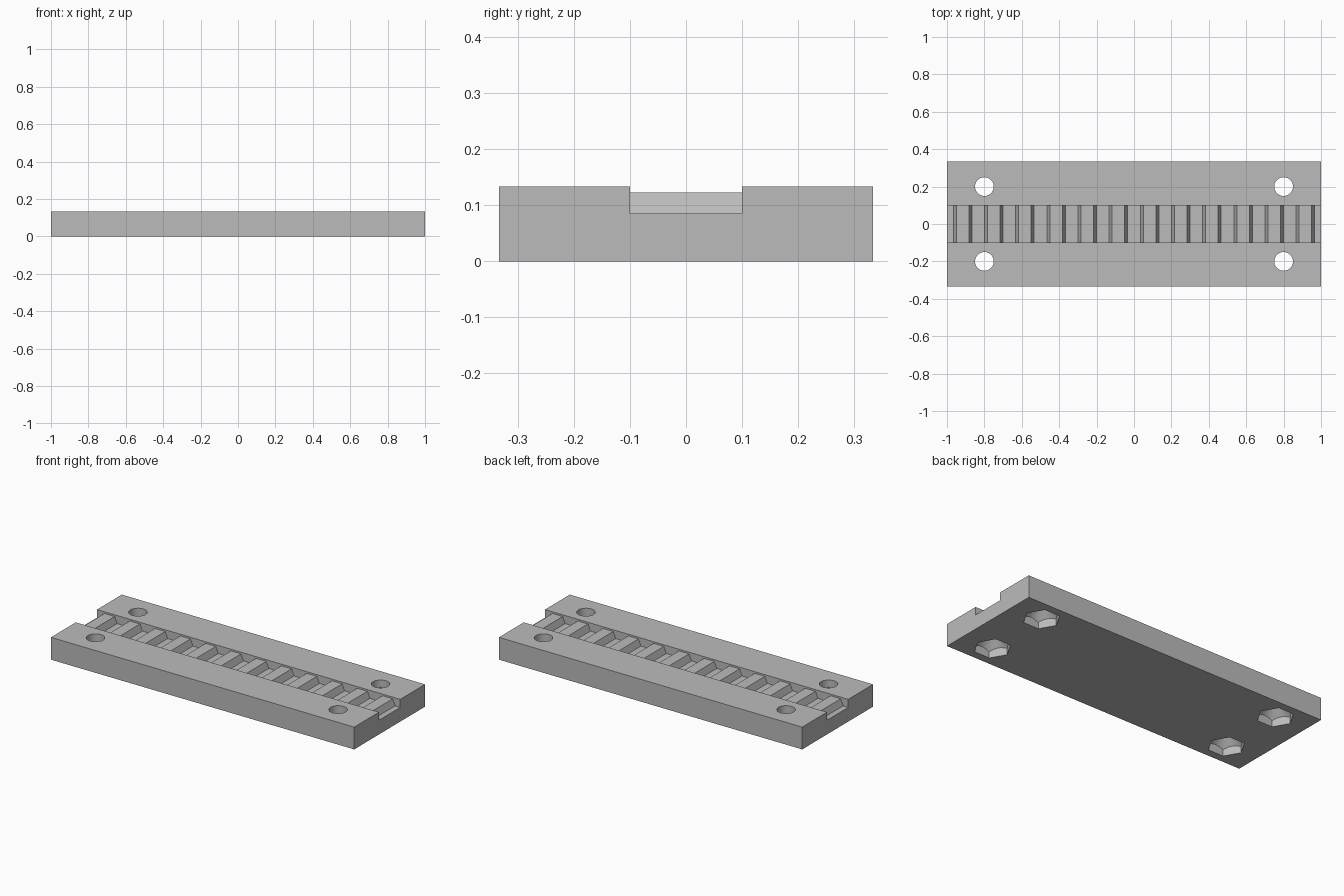
import bpy
import bmesh
from math import radians
from mathutils import Matrix

old = bpy.data.objects.get("Cube")
if old:
    bpy.data.objects.remove(old, do_unlink=True)

LENGTH, WIDTH, HEIGHT = 2.0, 0.667, 0.133
FLOOR, TOOTH_TOP = 0.085, 0.123
PITCH, TEETH, SLOPE = 2 / 12, 12, 0.008

grey = bpy.data.materials.new("grey plastic")
grey.use_nodes = True
colour = (0.5, 0.5, 0.5, 1)
grey.diffuse_color = colour
grey.node_tree.nodes["Principled BSDF"].inputs["Base Color"].default_value = colour


def make_object(name, bm):
    bmesh.ops.recalc_face_normals(bm, faces=bm.faces)
    mesh = bpy.data.meshes.new(name)
    bm.to_mesh(mesh)
    bm.free()
    mesh.materials.append(grey)
    obj = bpy.data.objects.new(name, mesh)
    bpy.context.collection.objects.link(obj)
    return obj


def cone(name, sides, r_low, r_high, z_low, z_high, x=0, y=0):
    bm = bmesh.new()
    place = Matrix.Translation((x, y, (z_low + z_high) / 2))
    bmesh.ops.create_cone(bm, cap_ends=True, segments=sides, radius1=r_low,
                          radius2=r_high, depth=z_high - z_low, matrix=place)
    # turn hexagons so that two corners lie along x
    if sides == 6:
        bmesh.ops.rotate(bm, verts=bm.verts, cent=(x, y, 0),
                         matrix=Matrix.Rotation(radians(30), 3, "Z"))
    return make_object(name, bm)


def apply_boolean(target, tool, operation):
    tool.hide_render = True
    mod = target.modifiers.new(operation.lower(), "BOOLEAN")
    mod.object, mod.operation, mod.solver = tool, operation, "EXACT"
    bpy.context.view_layer.objects.active = target
    bpy.ops.object.modifier_apply(modifier=mod.name)
    bpy.data.objects.remove(tool, do_unlink=True)


# Plate
bm = bmesh.new()
bmesh.ops.create_cube(bm, size=1)
bmesh.ops.scale(bm, vec=(LENGTH, WIDTH, HEIGHT), verts=bm.verts)
bmesh.ops.translate(bm, vec=(0, 0, HEIGHT / 2), verts=bm.verts)
plate = make_object("belt_clamp_plate", bm)

# Toothed belt channel, cut right through both ends
profile = [(-1.1, 0.2), (-1.1, FLOOR)]
for i in range(TEETH):
    mid = (i - (TEETH - 1) / 2) * PITCH
    foot, tip = PITCH / 4 + SLOPE, PITCH / 4 - SLOPE
    profile += [(mid - foot, FLOOR), (mid - tip, TOOTH_TOP),
                (mid + tip, TOOTH_TOP), (mid + foot, FLOOR)]
profile += [(1.1, FLOOR), (1.1, 0.2)]
bm = bmesh.new()
face = bm.faces.new([bm.verts.new((x, -0.1, z)) for x, z in profile])
side = bmesh.ops.extrude_face_region(bm, geom=[face])["geom"]
bmesh.ops.translate(bm, vec=(0, 0.2, 0),
                    verts=[v for v in side if isinstance(v, bmesh.types.BMVert)])
apply_boolean(plate, make_object("channel_cutter", bm), "DIFFERENCE")

# Bolt holes with cone-topped hexagonal nut pockets underneath
for x in (-0.8, 0.8):
    for y in (-0.2, 0.2):
        pocket = cone("pocket_cutter", 6, 0.1, 0.1, -0.05, 0.12, x, y)
        taper = cone("pocket_taper", 64, 0.187, 0.04, -0.05, 0.097, x, y)
        apply_boolean(pocket, taper, "INTERSECT")
        apply_boolean(plate, pocket, "DIFFERENCE")
        apply_boolean(plate, cone("hole_cutter", 64, 0.05, 0.05, -0.1, 0.2, x, y),
                      "DIFFERENCE")

bpy.ops.object.select_all(action="DESELECT")
plate.select_set(True)
bpy.context.view_layer.objects.active = plate
bpy.ops.object.shade_smooth_by_angle(angle=radians(25))
